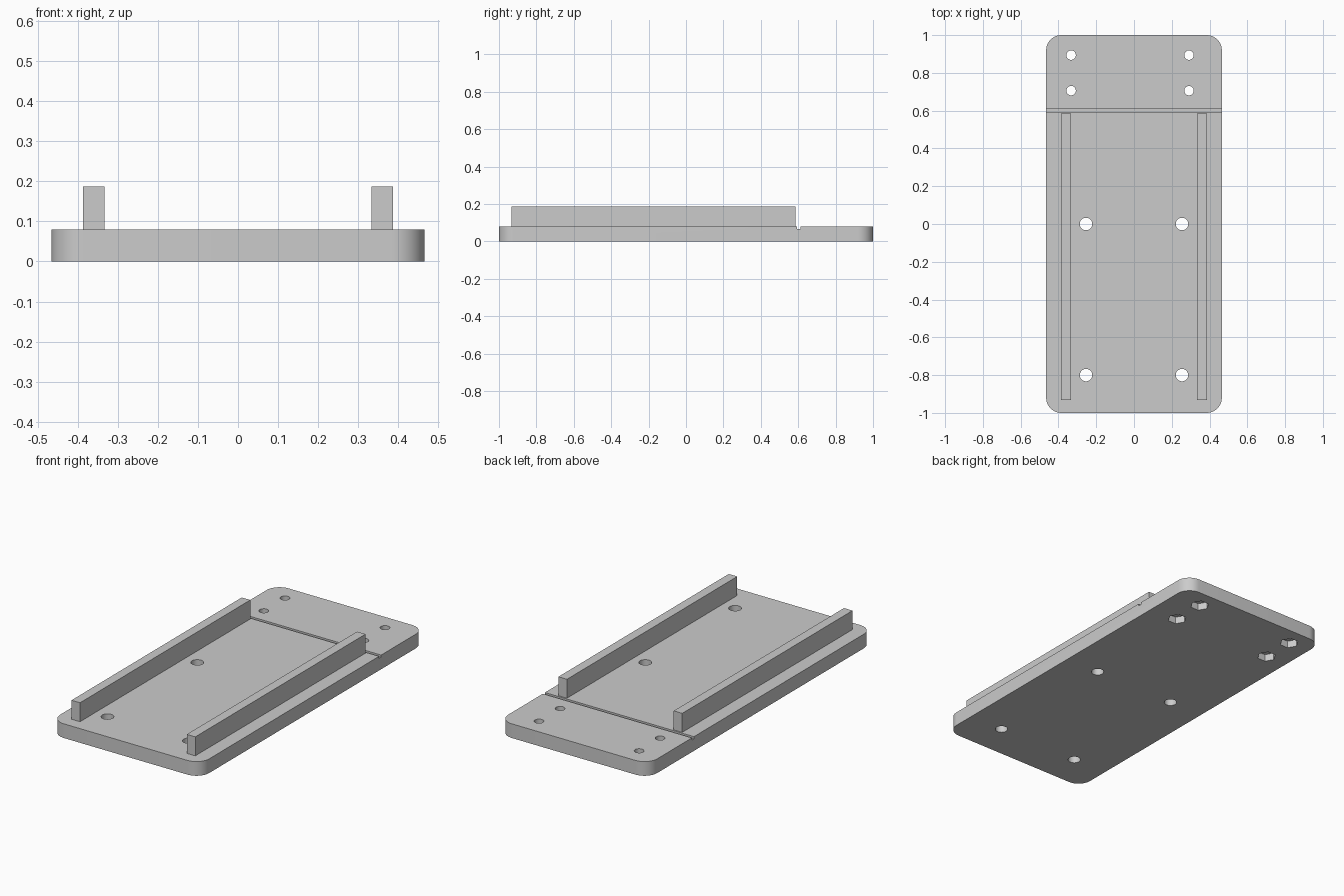
import bpy, bmesh, math

if "Cube" in bpy.data.objects:
    bpy.data.objects.remove(bpy.data.objects["Cube"])

T = 0.08            # plate thickness
W, L = 0.465, 1.0   # half width and half length

grey = bpy.data.materials.new("light_grey")
grey.diffuse_color = (0.6, 0.6, 0.6, 1)
grey.use_nodes = True
grey.node_tree.nodes["Principled BSDF"].inputs["Base Color"].default_value = grey.diffuse_color


def make(name, bm):
    bmesh.ops.recalc_face_normals(bm, faces=bm.faces)
    me = bpy.data.meshes.new(name)
    bm.to_mesh(me)
    bm.free()
    ob = bpy.data.objects.new(name, me)
    bpy.context.collection.objects.link(ob)
    me.materials.append(grey)
    return ob


def prism(name, pts, z0, z1):
    """Extrude a 2D outline from z0 up to z1."""
    bm = bmesh.new()
    f = bm.faces.new([bm.verts.new((x, y, z0)) for x, y in pts])
    r = bmesh.ops.extrude_face_region(bm, geom=[f])
    for v in r["geom"]:
        if isinstance(v, bmesh.types.BMVert):
            v.co.z = z1
    return make(name, bm)


def box(name, x0, x1, y0, y1, z0, z1):
    return prism(name, [(x0, y0), (x1, y0), (x1, y1), (x0, y1)], z0, z1)


def circle(cx, cy, r, n):
    return [(cx + r * math.cos(2 * math.pi * i / n),
             cy + r * math.sin(2 * math.pi * i / n)) for i in range(n)]


def activate(ob):
    bpy.ops.object.select_all(action='DESELECT')
    ob.select_set(True)
    bpy.context.view_layer.objects.active = ob


def cut(ob, cutter):
    m = ob.modifiers.new("cut", 'BOOLEAN')
    m.operation, m.solver, m.object = 'DIFFERENCE', 'EXACT', cutter
    activate(ob)
    bpy.ops.object.modifier_apply(modifier=m.name)
    bpy.data.objects.remove(cutter)


# Base plate with rounded corners
R, N = 0.08, 12
outline = []
for k, (sx, sy) in enumerate([(1, 1), (-1, 1), (-1, -1), (1, -1)]):
    for i in range(N + 1):
        a = math.pi / 2 * (k + i / N)
        outline.append((sx * (W - R) + R * math.cos(a),
                        sy * (L - R) + R * math.sin(a)))
plate = prism("base_plate", outline, 0, T)

# Shallow groove across the plate
cut(plate, box("groove_cutter", -1, 1, 0.593, 0.611, T - 0.012, T + 0.1))

# Large mounting holes
for x in (-0.254, 0.254):
    for y in (0, -0.8):
        cut(plate, prism("hole_cutter", circle(x, y, 0.033, 32), -0.1, 0.2))

# Small bolt holes with hexagonal nut pockets underneath
for x in (-0.333, 0.291):
    for y in (0.706, 0.894):
        cut(plate, prism("bolt_cutter", circle(x, y, 0.025, 32), -0.1, 0.2))
        cut(plate, prism("nut_cutter", circle(x, y, 0.05, 6), -0.1, 0.04))

activate(plate)
bpy.ops.object.shade_smooth_by_angle(angle=math.radians(30))

# Side rails
for side, s in (("left", -1), ("right", 1)):
    box(side + "_rail", s * 0.333, s * 0.386, -0.932, 0.585, T, 0.187)
